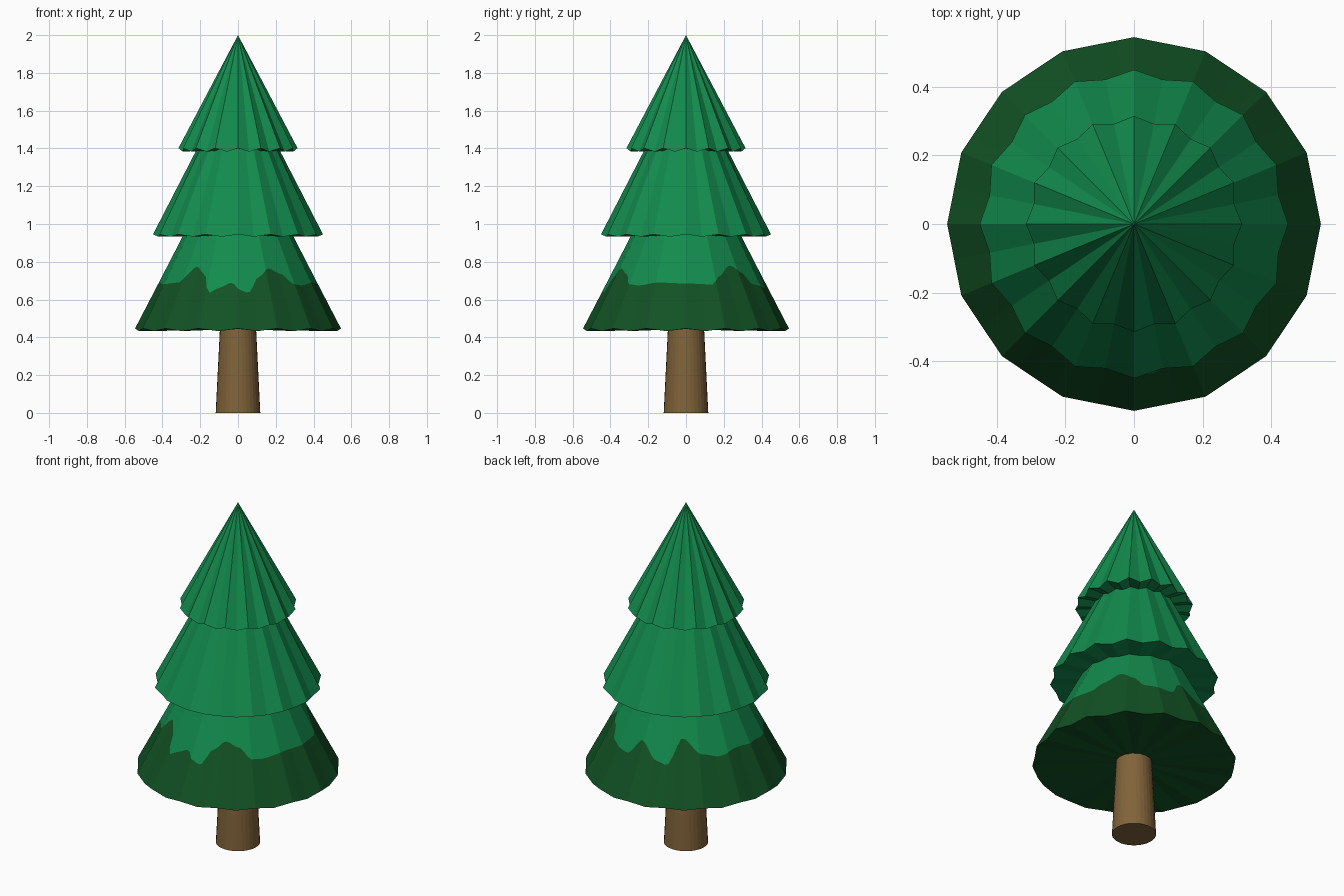
import bpy, bmesh, math

if "Cube" in bpy.data.objects:
    bpy.data.objects.remove(bpy.data.objects["Cube"])

def material(name, col):
    m = bpy.data.materials.new(name)
    m.diffuse_color = (*col, 1)
    m.use_nodes = True
    m.node_tree.nodes["Principled BSDF"].inputs["Base Color"].default_value = m.diffuse_color
    return m

GREEN = material("leaf_green", (0.006, 0.26, 0.075))
DARK = material("dark_leaf_green", (0.006, 0.085, 0.018))
BROWN = material("bark_brown", (0.22, 0.125, 0.042))

STEP = math.radians(22.5)

def poly(a, r, pleat=0.0):
    """Radius of a 16-sided polygon at angle a, pulled in between corners."""
    t = (a % STEP) / STEP
    mid = 1 - abs(2 * t - 1)
    return r * math.cos(STEP / 2) / math.cos(a % STEP - STEP / 2) - pleat * mid

def rim_z(a, z, drop):
    mid = 1 - abs(2 * ((a % STEP) / STEP) - 1)
    return z - drop * mid

def loft(name, n, rings, mats, ring_mats, tip=None, cap_z=None):
    """Rings are functions angle -> (radius, z), from bottom to top."""
    bm = bmesh.new()
    rows = []
    for fn in rings:
        row = []
        for i in range(n):
            a = 2 * math.pi * i / n + 1e-9
            r, z = fn(a)
            row.append(bm.verts.new((r * math.cos(a), r * math.sin(a), z)))
        rows.append(row)
    def fan(row, z, mi):
        c = bm.verts.new((0, 0, z))
        for i in range(n):
            bm.faces.new((row[i], row[(i + 1) % n], c)).material_index = mi
    for k in range(len(rows) - 1):
        for i in range(n):
            j = (i + 1) % n
            f = bm.faces.new((rows[k][i], rows[k][j], rows[k + 1][j], rows[k + 1][i]))
            f.material_index = ring_mats[k]
    fan(rows[0], cap_z, 0)
    fan(rows[-1], tip, len(mats) - 1)
    bmesh.ops.recalc_face_normals(bm, faces=bm.faces)
    me = bpy.data.meshes.new(name)
    bm.to_mesh(me)
    bm.free()
    for m in mats:
        me.materials.append(m)
    ob = bpy.data.objects.new(name, me)
    bpy.context.collection.objects.link(ob)
    return ob

# Irregular paint line around the lower tier: angle, height
LINE = [(0, .685), (20, .68), (25, .72), (39, .78), (50, .74), (58, .68), (78, .66),
        (88, .745), (104, .66), (111, .65), (122, .78), (138, .70), (150, .68),
        (165, .70), (185, .69), (198, .68), (221, .69), (234, .775), (243, .735),
        (250, .635), (255.5, .66), (265.5, .69), (271.5, .65), (277, .635),
        (286, .72), (295, .765), (306, .735), (315, .68), (323, .675), (340, .69), (360, .685)]

def line_z(a):
    d = math.degrees(a) % 360
    for (a0, z0), (a1, z1) in zip(LINE, LINE[1:]):
        if a0 <= d <= a1:
            t = (d - a0) / (a1 - a0)
            t = t * t * (3 - 2 * t)
            return z0 + (z1 - z0) * t

def low_r(z):
    return 0.545 - 0.515 * (z - 0.445)

# Lower tier: dark skirt below the wavy line, green above
loft("lower_branches", 128, [
    lambda a: (poly(a, 0.545), rim_z(a, 0.447, 0.014)),
    lambda a: (poly(a, low_r(line_z(a))), line_z(a)),
    lambda a: (poly(a, low_r(1.0)), 1.0)],
    [DARK, GREEN], [0, 1], tip=1.0, cap_z=0.445)

# Middle and top tiers: pleated rims
loft("middle_branches", 32, [
    lambda a: (poly(a, 0.45, 0.012), rim_z(a, 0.945, 0.012)),
    lambda a: (poly(a, 0.19), 1.45)],
    [GREEN], [0], tip=1.45, cap_z=0.945)
loft("top_branches", 32, [
    lambda a: (poly(a, 0.315, 0.011), rim_z(a, 1.402, 0.019))],
    [GREEN], [], tip=2.0, cap_z=1.40)

# Tapered trunk
bpy.ops.mesh.primitive_cone_add(vertices=32, radius1=0.118, radius2=0.095,
                                depth=0.46, location=(0, 0, 0.23))
trunk = bpy.context.object
trunk.name = "trunk"
trunk.data.materials.append(BROWN)
